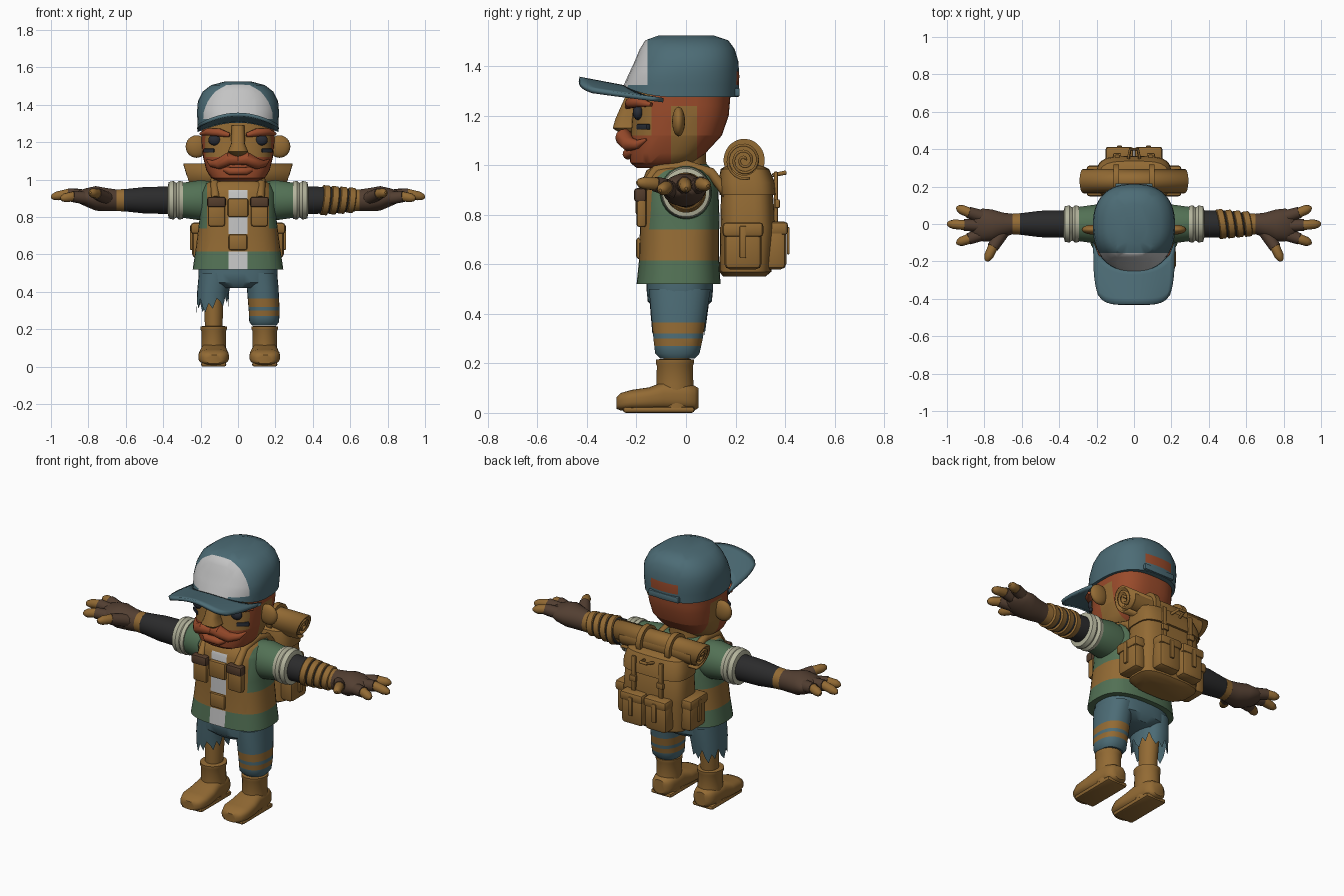
import bpy, bmesh, math
from mathutils import Vector, Matrix

if "Cube" in bpy.data.objects:
    bpy.data.objects.remove(bpy.data.objects["Cube"])


def material(name, *rgb):
    m = bpy.data.materials.new(name)
    m.use_nodes = True
    m.diffuse_color = (*rgb, 1)
    m.node_tree.nodes["Principled BSDF"].inputs["Base Color"].default_value = (*rgb, 1)
    return m


TAN = material("tan", .29, .145, .034)
TEAL = material("teal", .073, .15, .18)
WHITE = material("white", .55, .55, .55)
RED = material("ginger", .32, .07, .024)
GREEN = material("green", .085, .165, .09)
CREAM = material("cream", .45, .45, .33)
GLOVE = material("glove brown", .085, .049, .031)
BLACK = material("black", .024, .024, .025)
LEATHER = material("dark leather", .09, .047, .025)
SLATE = material("dark slate", .022, .026, .036)
made = []


def finish(name, bm, mats, cuts=(), rule=None):
    """Turn a bmesh into an object, splitting along (axis, position) cuts for colour areas."""
    for axis, pos in cuts:
        no = Vector([float(axis == a) for a in "xyz"])
        bmesh.ops.bisect_plane(bm, geom=bm.verts[:] + bm.edges[:] + bm.faces[:],
                               plane_co=no * pos, plane_no=no)
    bmesh.ops.recalc_face_normals(bm, faces=bm.faces[:])
    mats = mats if isinstance(mats, (list, tuple)) else [mats]
    if rule:
        for f in bm.faces:
            f.material_index = mats.index(rule(f.calc_center_median()))
    me = bpy.data.meshes.new(name)
    bm.to_mesh(me)
    bm.free()
    for m in mats:
        me.materials.append(m)
    ob = bpy.data.objects.new(name, me)
    bpy.context.collection.objects.link(ob)
    made.append(ob)
    return ob


def loft(name, rings, mats, axis="z", s=1, n=32, p=2, cuts=(), rule=None, tweak=None, caps=True):
    """Skin rounded rings (position, centre a, centre b, radius a, radius b) along an axis."""
    bm = bmesh.new()
    loops = []
    for i, (t, ca, cb, ra, rb) in enumerate(rings):
        loop = []
        for k in range(n):
            w = 2 * math.pi * (k + .5) / n
            c, d = math.cos(w), math.sin(w)
            a = ca + ra * math.copysign(abs(c) ** (2 / p), c)
            b = cb + rb * math.copysign(abs(d) ** (2 / p), d)
            co = Vector({"z": (a, b, t), "x": (t, a, b), "y": (a, t, b)}[axis])
            co.x *= s
            if tweak:
                co = tweak(co, i, k)
            loop.append(bm.verts.new(co))
        loops.append(loop)
    for lo, hi in zip(loops, loops[1:]):
        for k in range(n):
            bm.faces.new((lo[k], lo[k - 1], hi[k - 1], hi[k]))
    if caps:
        bm.faces.new(loops[0])
        bm.faces.new(loops[-1])
    return finish(name, bm, mats, cuts, rule)


def box(name, centre, size, mat, bevel=.012, turn=0):
    bm = bmesh.new()
    bmesh.ops.create_cube(bm, size=1, matrix=Matrix.Translation(centre)
                          @ Matrix.Rotation(turn, 4, "Z") @ Matrix.Diagonal((*size, 1)))
    bmesh.ops.bevel(bm, geom=bm.edges[:], offset=bevel, segments=2, affect="EDGES", profile=.5)
    return finish(name, bm, mat)


def ball(name, centre, size, mat):
    bm = bmesh.new()
    bmesh.ops.create_uvsphere(bm, u_segments=20, v_segments=12, radius=1,
                              matrix=Matrix.Translation(centre) @ Matrix.Diagonal((*size, 1)))
    return finish(name, bm, mat)


def tube(name, pts, mat, s=1):
    """Tapered round tube through (x, y, z, radius) points."""
    cu = bpy.data.curves.new(name, "CURVE")
    cu.dimensions, cu.bevel_depth, cu.bevel_resolution, cu.use_fill_caps = "3D", 1, 3, True
    sp = cu.splines.new("POLY")
    sp.points.add(len(pts) - 1)
    for q, (x, y, z, r) in zip(sp.points, pts):
        q.co, q.radius = (s * x, y, z, 1), r
    cu.materials.append(mat)
    ob = bpy.data.objects.new(name, cu)
    bpy.context.collection.objects.link(ob)
    bpy.ops.object.select_all(action="DESELECT")
    ob.select_set(True)
    bpy.context.view_layer.objects.active = ob
    bpy.ops.object.convert(target="MESH")
    made.append(bpy.context.view_layer.objects.active)


# Head: skin, hair, sideburns and beard
def head_colour(c):
    if c.y > .045 or c.z > 1.24 and c.y > -.14:
        return RED
    if c.y > -.06:
        return TAN
    return RED if c.y > -.14 or c.z < 1.12 else TAN


loft("head", [(.99, 0, -.1, .1, .1), (1.01, 0, -.095, .145, .13), (1.05, 0, -.075, .17, .155),
              (1.12, 0, -.04, .187, .185), (1.2, 0, -.022, .195, .195), (1.34, 0, -.01, .195, .195)],
     [TAN, RED], p=2.8, n=40, rule=head_colour,
     cuts=[("y", -.14), ("y", -.06), ("y", .045), ("z", 1.12), ("z", 1.24)])
loft("neck", [(.93, 0, 0, .1, .085), (1.08, 0, 0, .09, .08)], TAN)
loft("nose", [(1.125, 0, -.21, .035, .05), (1.15, 0, -.235, .055, .062), (1.19, 0, -.23, .038, .055),
              (1.29, 0, -.2, .035, .04)], TAN, p=3, n=16)
tube("lower_lip", [(-.09, -.2, 1.06, .01), (-.04, -.235, 1.045, .022), (.04, -.235, 1.045, .022),
                   (.09, -.2, 1.06, .01)], RED)
for s, side in ((1, "left"), (-1, "right")):
    ball(side + "_ear", (s * .222, -.03, 1.177), (.058, .026, .06), TAN)
    ball(side + "_eye", (s * .125, -.193, 1.213), (.034, .022, .03), SLATE)
    box(side + "_cheek_paint", (s * .152, -.172, 1.155), (.07, .02, .022), SLATE, .004, s * .65)
    tube(side + "_brow", [(.045, -.235, 1.238, .012), (.1, -.225, 1.252, .022),
                          (.16, -.19, 1.255, .02), (.2, -.14, 1.245, .008)], RED, s)
    tube(side + "_moustache", [(0, -.24, 1.105, .026), (.05, -.25, 1.112, .036), (.1, -.23, 1.085, .03),
                               (.14, -.195, 1.085, .018), (.165, -.16, 1.105, .005)], RED, s)


# Cap with white front panel, rear opening and arched brim
def cap_colour(c):
    if c.y < -.155 and c.z > 1.32:
        return WHITE
    return RED if c.y > .1 and abs(c.x) < .09 and 1.325 < c.z < 1.38 else TEAL


def raise_front(co, i, k):
    if i == 0 and co.y < 0:
        co.z += .05 * max(0, 1 - (co.x / .215) ** 2)
    return co


loft("cap_crown", [(1.275, 0, -.02, .215, .232), (1.36, 0, -.01, .22, .226), (1.42, 0, .002, .215, .21),
                   (1.47, 0, .005, .19, .192), (1.505, 0, .003, .145, .168), (1.525, 0, 0, .07, .11)],
     [TEAL, WHITE, RED], p=2.4, n=40, rule=cap_colour, tweak=raise_front,
     cuts=[("y", -.155), ("z", 1.325), ("z", 1.38), ("x", .09), ("x", -.09)])
box("cap_strap", (0, .207, 1.295), (.2, .02, .035), TEAL, .006)
bm = bmesh.new()
bmesh.ops.create_grid(bm, x_segments=16, y_segments=6, size=1)
for v in bm.verts:
    u, w = v.co.x, (1 - v.co.y) / 2
    back = -.09 - .15 * math.sqrt(max(0, 1 - u * u))
    front = -.43 + .05 * u ** 6
    v.co = (u * (.218 - .025 * w ** 4), back + (front - back) * w, 1.272 + .05 * (1 - u * u) + .036 * w)
brim = finish("cap_brim", bm, TEAL)
brim.modifiers.new("thickness", "SOLIDIFY").thickness = .018


# Torso and vest
def vest_colour(c):
    middle = abs(c.x) < .05 and c.y < 0
    if c.z < .615:
        return WHITE if middle else GREEN
    if middle and .71 < c.z < .945:
        return WHITE
    if c.z < .74 or c.y < -.02 and abs(c.x) < .165:
        return TAN
    return GREEN


loft("vest", [(.52, 0, -.03, .243, .17), (.62, 0, -.028, .228, .162), (.8, 0, -.025, .205, .16),
              (.93, 0, -.025, .2, .155), (.98, 0, -.025, .17, .135), (1.005, 0, -.015, .11, .1)],
     [GREEN, TAN, WHITE], p=2.7, n=40, rule=vest_colour,
     cuts=[("z", z) for z in (.615, .71, .74, .945)] + [("x", x) for x in (-.165, -.05, .05, .165)]
     + [("y", -.02)])
box("chest_buckle", (0, -.19, .85), (.11, .03, .1), TAN)
box("belt_buckle", (0, -.192, .665), (.1, .02, .085), TAN)
for s, side in ((1, "left"), (-1, "right")):
    box(side + "_chest_pouch", (s * .115, -.18, .815), (.09, .04, .13), TAN)
    box(side + "_pouch_flap", (s * .115, -.185, .88), (.1, .05, .055), LEATHER)
    tube(side + "_shoulder_strap", [(.125, .17, .88, .022), (.125, .1, .97, .022), (.125, 0, 1.0, .022),
                                    (.125, -.12, .98, .022), (.12, -.175, .9, .022)], TAN, s)

    # Arms, cuffs and gloves
    loft(side + "_sleeve", [(.1, 0, .885, .09, .1), (.2, 0, .89, .105, .108), (.31, 0, .89, .09, .092)],
         GREEN, "x", s)
    loft(side + "_cuff", [(.29, 0, .89, .07, .07), (.295, 0, .89, .097, .1), (.315, 0, .89, .1, .104),
                          (.33, 0, .89, .088, .092), (.345, 0, .89, .1, .104), (.37, 0, .89, .095, .098),
                          (.378, 0, .89, .065, .065)], CREAM, "x", s)
    loft(side + "_arm", [(.36, 0, .89, .074, .074), (.5, 0, .89, .071, .071), (.63, 0, .89, .055, .057)],
         BLACK, "x", s)
    loft(side + "_wrist", [(.61, 0, .89, .058, .06), (.66, 0, .89, .054, .057)], TAN, "x", s)
    loft(side + "_palm", [(.65, 0, .89, .055, .058), (.7, -.005, .893, .066, .062),
                          (.76, -.008, .9, .086, .066), (.81, -.005, .905, .088, .05),
                          (.85, -.004, .908, .07, .035), (.865, -.004, .91, .04, .02)], GLOVE, "x", s)
    fingers = {"first": [(.8, -.05, .9), (.885, -.08, .91), (.94, -.1, .9)],
               "middle": [(.8, -.01, .91), (.91, -.005, .925), (.99, 0, .908)],
               "little": [(.8, .035, .91), (.885, .062, .925), (.94, .085, .918)],
               "thumb": [(.7, -.04, .9), (.755, -.125, .925), (.785, -.19, .93)]}
    for name, pts in fingers.items():
        a, b, c = map(Vector, pts)
        tube(f"{side}_{name}_glove", [(*a, .036), (*b, .031)], GLOVE, s)
        tip = c + (c - b).normalized() * .01
        tube(f"{side}_{name}_tip", [(*a.lerp(b, .7), .026), (*b, .027), (*b.lerp(c, .7), .025),
                                    (*c, .017), (*tip, .006)], TAN, s)

# Forearm wraps
for i in range(4):
    wrap = loft("left_forearm_wrap", [(-.019, 0, 0, .075, .075), (-.015, 0, 0, .08, .08),
                                      (.015, 0, 0, .08, .08), (.019, 0, 0, .075, .075)], TAN, "x")
    wrap.location = (.465 + .046 * i, 0, .89)
    wrap.rotation_euler = (0, .12, .15)
    wrap.scale = (1, 1 - .05 * i, 1 - .05 * i)

# Trousers: one long strapped leg and one torn leg
loft("trouser_hips", [(.42, 0, -.025, .1, .1), (.45, 0, -.025, .2, .13), (.5, 0, -.025, .213, .135),
                      (.58, 0, -.025, .205, .135)], TEAL, p=2.6)
loft("left_trouser_leg", [(.22, .14, -.035, .065, .07), (.24, .14, -.035, .08, .09),
                          (.3, .14, -.032, .083, .1), (.42, .132, -.028, .085, .115),
                          (.5, .12, -.025, .09, .125)], [TEAL, TAN], p=2.3,
     cuts=[("z", z) for z in (.27, .3, .32, .365)],
     rule=lambda c: TAN if .27 < c.z < .3 or .32 < c.z < .365 else TEAL)


def tear(co, i, k):
    if i == 0:
        co.z += (.0, .05, .02, .075, .03)[k % 5] + .03 * (co.x > -.1)
    return co


loft("right_torn_leg", [(.29, -.135, -.03, .086, .105), (.4, -.133, -.028, .086, .115),
                        (.5, -.12, -.025, .09, .125)], TEAL, p=2.3, n=30, tweak=tear, caps=False)
loft("right_shin", [(.18, -.13, -.04, .046, .05), (.44, -.13, -.03, .055, .065)], TAN)

# Boots
for cx, side in ((.143, "left"), (-.13, "right")):
    loft(side + "_boot_shaft", [(.02, cx, -.04, .066, .075), (.12, cx, -.045, .066, .075),
                                (.19, cx, -.045, .066, .073), (.2, cx, -.045, .071, .077),
                                (.215, cx, -.045, .071, .077), (.218, cx, -.045, .05, .055)], TAN)
    loft(side + "_boot_foot", [(-.28, cx, .04, .04, .024), (-.265, cx, .045, .065, .035),
                               (-.22, cx, .052, .082, .041), (-.15, cx, .057, .081, .046),
                               (-.09, cx, .068, .072, .058), (0, cx, .065, .067, .055),
                               (.035, cx, .06, .055, .05), (.05, cx, .06, .035, .04)], TAN, "y", p=2.8)
    box(side + "_boot_sole", (cx, -.11, .013), (.135, .29, .026), TAN, .012)

# Backpack with lid, pockets and straps
loft("pack_body", [(.55, 0, .235, .15, .085), (.57, 0, .24, .19, .105), (.75, 0, .25, .2, .112),
                   (.93, 0, .245, .19, .103), (.99, 0, .235, .165, .08)], TAN, p=3.5)
loft("pack_lid", [(.88, 0, .25, .2, .115), (.93, 0, .245, .2, .115), (.985, 0, .238, .185, .098),
                  (1.0, 0, .235, .15, .07)], TAN, p=3.5)
for s, side in ((1, "left"), (-1, "right")):
    box(side + "_side_pocket", (s * .205, .23, .665), (.08, .15, .17), TAN, .022)
    box(side + "_side_flap", (s * .208, .23, .74), (.09, .165, .06), TAN, .016)
    box(side + "_side_strap", (s * .25, .23, .69), (.014, .026, .13), TAN, .004)
    box(side + "_back_pocket", (s * .078, .36, .665), (.142, .09, .17), TAN, .022)
    box(side + "_back_flap", (s * .078, .363, .745), (.15, .1, .055), TAN, .016)
    box(side + "_pocket_strap", (s * .078, .413, .695), (.026, .012, .11), TAN, .004)
    box(side + "_lid_strap", (s * .09, .363, .865), (.026, .016, .22), TAN, .005)
    box(side + "_lid_buckle", (s * .09, .369, .845), (.042, .02, .035), TAN, .005)
    loft(side + "_roll_strap", [(.08, .235, 1.02, .083, .087), (.11, .235, 1.02, .083, .087)], TAN, "x", s)
tube("carry_handle", [(-.03, .35, .96, .008), (-.02, .4, .97, .009), (.02, .4, .97, .009),
                      (.03, .35, .96, .008)], TAN)

# Bedroll: spiral sheet around a core
bm = bmesh.new()
rows = []
for k in range(61):
    w, r = k / 60 * 5.6 * math.pi, .012 + .066 * k / 60
    y, z = .235 + r * math.cos(w), 1.02 + 1.04 * r * math.sin(w)
    half = .272 + .28 * (z - 1.02)
    rows.append([bm.verts.new((x, y, z)) for x in (-half, half)])
for a, b in zip(rows, rows[1:]):
    bm.faces.new((a[0], b[0], b[1], a[1]))
roll = finish("bedroll", bm, TAN)
roll.modifiers.new("thickness", "SOLIDIFY").thickness = .011
loft("bedroll_core", [(-.235, .235, 1.02, .06, .062), (.235, .235, 1.02, .06, .062)], TAN, "x")

# Smooth shading with sharp edges kept
bpy.ops.object.select_all(action="DESELECT")
for ob in made:
    ob.select_set(True)
bpy.context.view_layer.objects.active = made[0]
bpy.ops.object.shade_smooth_by_angle(angle=math.radians(40))
